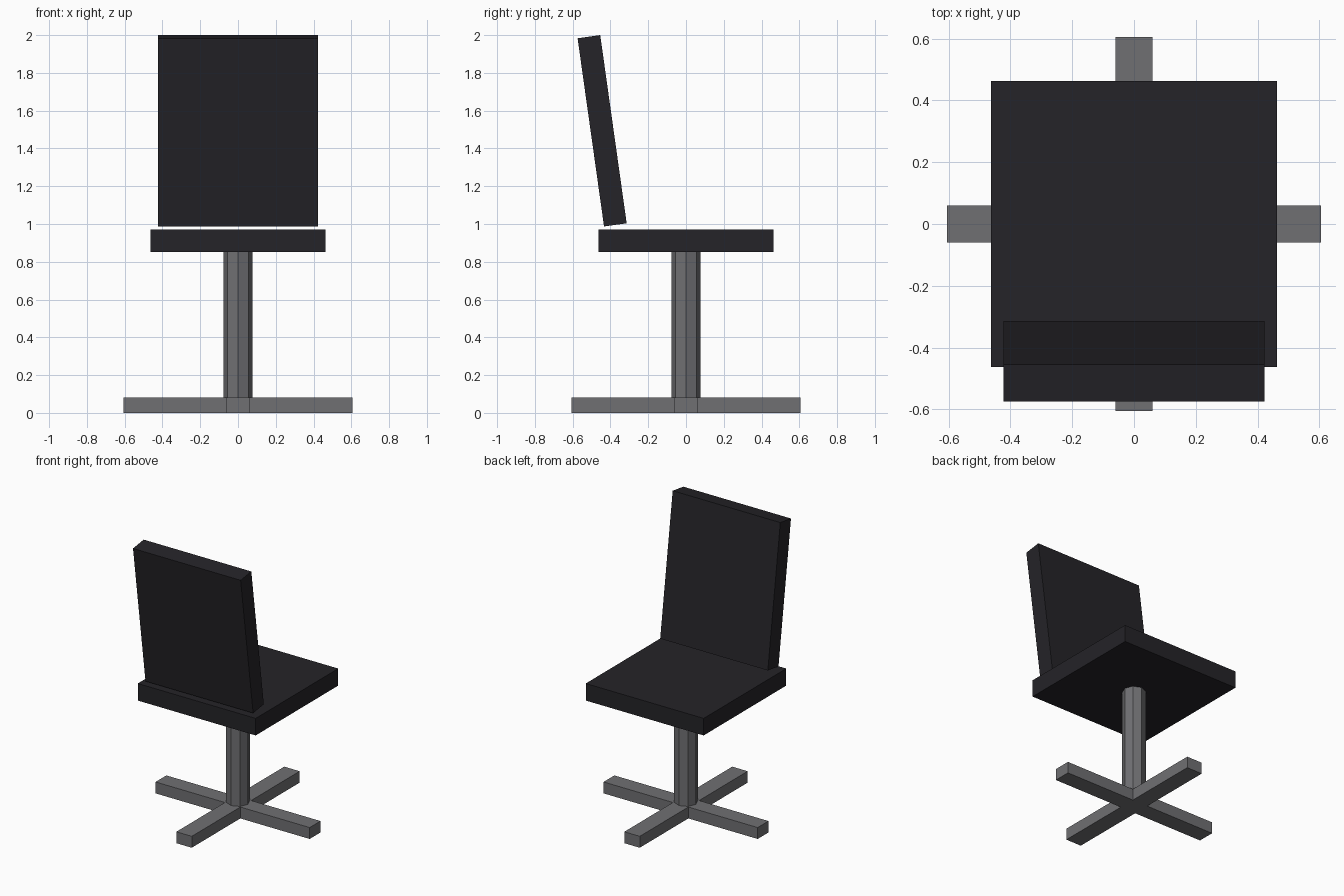
import bpy
import math

if "Cube" in bpy.data.objects:
    bpy.data.objects.remove(bpy.data.objects["Cube"])


def material(name, rgb):
    m = bpy.data.materials.new(name)
    m.diffuse_color = (*rgb, 1)
    m.use_nodes = True
    m.node_tree.nodes["Principled BSDF"].inputs["Base Color"].default_value = m.diffuse_color
    return m


black = material("black_padding", (0.018, 0.017, 0.021))
metal = material("grey_metal", (0.16, 0.16, 0.17))


def finish(name, mat):
    ob = bpy.context.object
    ob.name = name
    ob.data.materials.append(mat)
    return ob


def box(name, size, loc, mat, tilt=0):
    bpy.ops.mesh.primitive_cube_add(size=1, location=loc)
    ob = finish(name, mat)
    ob.scale = size
    ob.rotation_euler.x = math.radians(tilt)
    return ob


# Crossed floor bars
box("base_bar_x", (1.21, 0.121, 0.081), (0, 0, 0.0405), metal)
box("base_bar_y", (0.121, 1.21, 0.081), (0, 0, 0.0405), metal)

# Eight-sided column from base to seat
bottom, top = 0.079, 0.851
bpy.ops.mesh.primitive_cylinder_add(vertices=8, radius=0.077, depth=top - bottom,
                                    location=(0, 0, (top + bottom) / 2))
finish("column", metal)

# Seat pad
box("seat", (0.926, 0.926, 0.121), (0, 0, 0.911), black)

# Backrest, leaning towards -y
box("backrest", (0.845, 0.121, 1.006), (0, -0.444, 1.4935), black, tilt=8)
